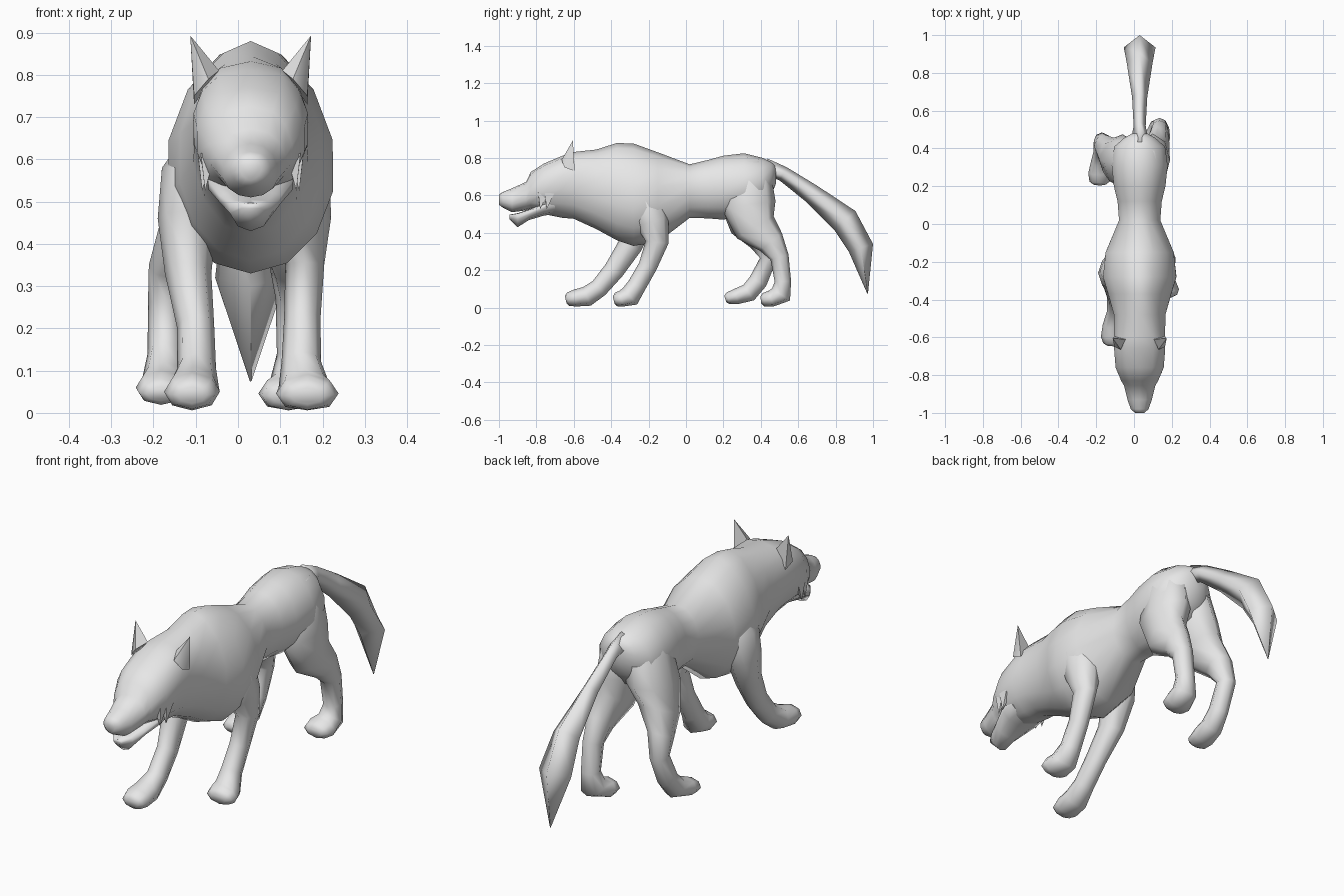
import bpy, bmesh, math
from mathutils import Vector

CX = 0.03  # centre line of head, trunk and tail
fur = bpy.data.materials.new("grey fur")
fur.diffuse_color = (0.8, 0.8, 0.8, 1)


def finish(bm, name, angle=60):
    """Turn a bmesh into a smooth shaded, fur coloured object."""
    bmesh.ops.recalc_face_normals(bm, faces=bm.faces)
    me = bpy.data.meshes.new(name)
    bm.to_mesh(me)
    bm.free()
    me.materials.append(fur)
    ob = bpy.data.objects.new(name, me)
    bpy.context.collection.objects.link(ob)
    bpy.ops.object.select_all(action='DESELECT')
    ob.select_set(True)
    bpy.context.view_layer.objects.active = ob
    bpy.ops.object.shade_smooth_by_angle(angle=math.radians(angle))
    return ob


def skin(rings, name, angle=60):
    """Bridge equal-length rings of points and cap both ends."""
    bm = bmesh.new()
    loops = [[bm.verts.new(p) for p in r] for r in rings]
    n = len(loops[0])
    for a, b in zip(loops, loops[1:]):
        for i in range(n):
            j = (i + 1) % n
            bm.faces.new((a[i], a[j], b[j], b[i]))
    bm.faces.new(loops[0])
    bm.faces.new(loops[-1])
    return finish(bm, name, angle)


def trunk(sections, name, n=14):
    """Loft upright sections: y, top, bottom, height of widest point,
    half width, fullness of the upper half (below 1 is boxier)."""
    rings = []
    for y, top, bot, mid, hw, e in sections:
        ring = []
        for i in range(n):
            a = 2 * math.pi * i / n + math.pi / 2
            s, c = math.sin(a), math.cos(a)
            if s > 0:
                c = math.copysign(abs(c) ** e if abs(c) > 1e-6 else 0, c)
            z = mid + s * ((top - mid) if s > 0 else (mid - bot))
            ring.append((CX + hw * c, y, z))
        rings.append(ring)
    return skin(rings, name, 75)


def limb(path, name, n=8, floor=0.006, angle=75):
    """Loft rings square to a path: x, y, z, half width, half depth."""
    pts = [Vector(p[:3]) for p in path]
    rings = []
    for k, p in enumerate(path):
        t = pts[min(k + 1, len(pts) - 1)] - pts[max(k - 1, 0)]
        t.x = 0
        t.normalize()
        side = Vector((0, -t.z, t.y))
        ring = []
        for i in range(n):
            a = 2 * math.pi * i / n
            v = pts[k] + Vector((p[3] * math.cos(a), 0, 0)) + side * p[4] * math.sin(a)
            v.z = max(v.z, floor)
            ring.append(v)
        rings.append(ring)
    return skin(rings, name, angle)


# Head, neck, chest, waist and hips in one flowing surface
trunk([
    (-1.0, .605, .55, .58, .025, .8),
    (-.98, .618, .535, .575, .048, .8),
    (-.93, .638, .51, .565, .066, .9),
    (-.855, .672, .52, .59, .085, .9),
    (-.83, .725, .53, .61, .10, .8),
    (-.76, .77, .50, .65, .130, .8),
    (-.66, .812, .48, .68, .138, .75),
    (-.60, .832, .475, .67, .137, .75),
    (-.48, .845, .42, .64, .140, 1),
    (-.37, .88, .36, .60, .172, 1.2),
    (-.28, .877, .33, .58, .200, 1.2),
    (-.15, .83, .35, .60, .185, 1.1),
    (0.02, .766, .48, .63, .112, 1),
    (.12, .79, .477, .64, .12, 1),
    (.20, .812, .47, .64, .14, 1),
    (.31, .825, .50, .65, .152, 1),
    (.41, .80, .54, .66, .138, 1),
    (.455, .78, .60, .69, .085, 1),
    (.48, .76, .66, .71, .04, 1)], "body")

# Lower jaw, slightly open at the front
trunk([
    (-.945, .497, .475, .488, .022, .8),
    (-.90, .505, .43, .492, .052, .8),
    (-.84, .525, .468, .51, .076, .8),
    (-.76, .56, .492, .545, .105, .8),
    (-.70, .58, .50, .56, .10, .8)], "lower_jaw", 10)

# Legs in mid stride, each ending in a rounded flat-soled paw
limb([(.08, -.25, .73, .05, .07), (.11, -.23, .61, .107, .115),
      (.145, -.18, .46, .075, .09), (.158, -.155, .35, .046, .062),
      (.152, -.205, .22, .043, .05), (.15, -.262, .12, .047, .05),
      (.158, -.30, .06, .062, .058), (.164, -.345, .046, .074, .046),
      (.164, -.375, .043, .064, .036), (.164, -.387, .04, .04, .02)],
     "front_leg_left")
limb([(-.03, -.26, .72, .05, .07), (-.075, -.25, .58, .105, .115),
      (-.12, -.26, .46, .07, .09), (-.118, -.30, .33, .055, .065),
      (-.1, -.385, .20, .044, .055), (-.098, -.465, .105, .046, .05),
      (-.105, -.53, .06, .06, .054), (-.109, -.595, .05, .066, .046),
      (-.109, -.63, .045, .055, .036), (-.109, -.643, .042, .035, .02)],
     "front_leg_right")
limb([(.07, .33, .78, .05, .08), (.09, .335, .68, .085, .125),
      (.10, .335, .55, .09, .145), (.115, .37, .43, .074, .115),
      (.13, .455, .35, .056, .075), (.135, .50, .27, .046, .05),
      (.135, .518, .14, .043, .044), (.13, .508, .07, .056, .058),
      (.12, .455, .046, .072, .046), (.117, .415, .042, .062, .036),
      (.117, .40, .04, .04, .02)], "hind_leg_left")
limb([(-.01, .33, .78, .05, .08), (-.035, .33, .68, .09, .125),
      (-.06, .33, .55, .10, .145), (-.105, .35, .44, .082, .115),
      (-.155, .41, .35, .056, .07), (-.17, .44, .26, .043, .045),
      (-.172, .385, .14, .042, .05), (-.175, .335, .08, .052, .05),
      (-.181, .27, .06, .061, .042), (-.182, .225, .05, .054, .032),
      (-.182, .21, .045, .035, .018)], "hind_leg_right", floor=.018)

# Drooping tail that swells to a diamond brush and ends in a point
limb([(CX, .42, .755, .05, .045), (CX, .52, .715, .032, .04),
      (CX, .67, .61, .04, .052), (CX, .85, .465, .068, .076),
      (CX, .935, .32, .084, .068), (CX, .971, .075, .002, .002)],
     "tail", n=4, angle=110)


def spike(base, tip, name):
    """Small pyramid from a base outline to a tip."""
    bm = bmesh.new()
    b = [bm.verts.new(p) for p in base]
    t = bm.verts.new(tip)
    bm.faces.new(b)
    for i in range(len(b)):
        bm.faces.new((b[i], b[(i + 1) % len(b)], t))
    return finish(bm, name, 70)


for s, side in ((1, "left"), (-1, "right")):
    def P(x, y, z):
        return (CX + s * x, y, z)
    # Pointed ears
    spike([P(.075, -.61, .81), P(.10, -.665, .79), P(.134, -.65, .75),
           P(.134, -.595, .73)], P(.143, -.605, .893), "ear_" + side)
    # Cheek tufts hanging behind the mouth
    for k, (y, z, x) in enumerate([(-.77, .60, .118), (-.735, .60, .125)]):
        spike([P(x - .03, y - .02, z), P(x, y - .02, z + .015),
               P(x, y + .03, z + .01), P(x - .03, y + .025, z)],
              P(x - .01, y - .01, z - .075), f"cheek_tuft_{k}_{side}")
